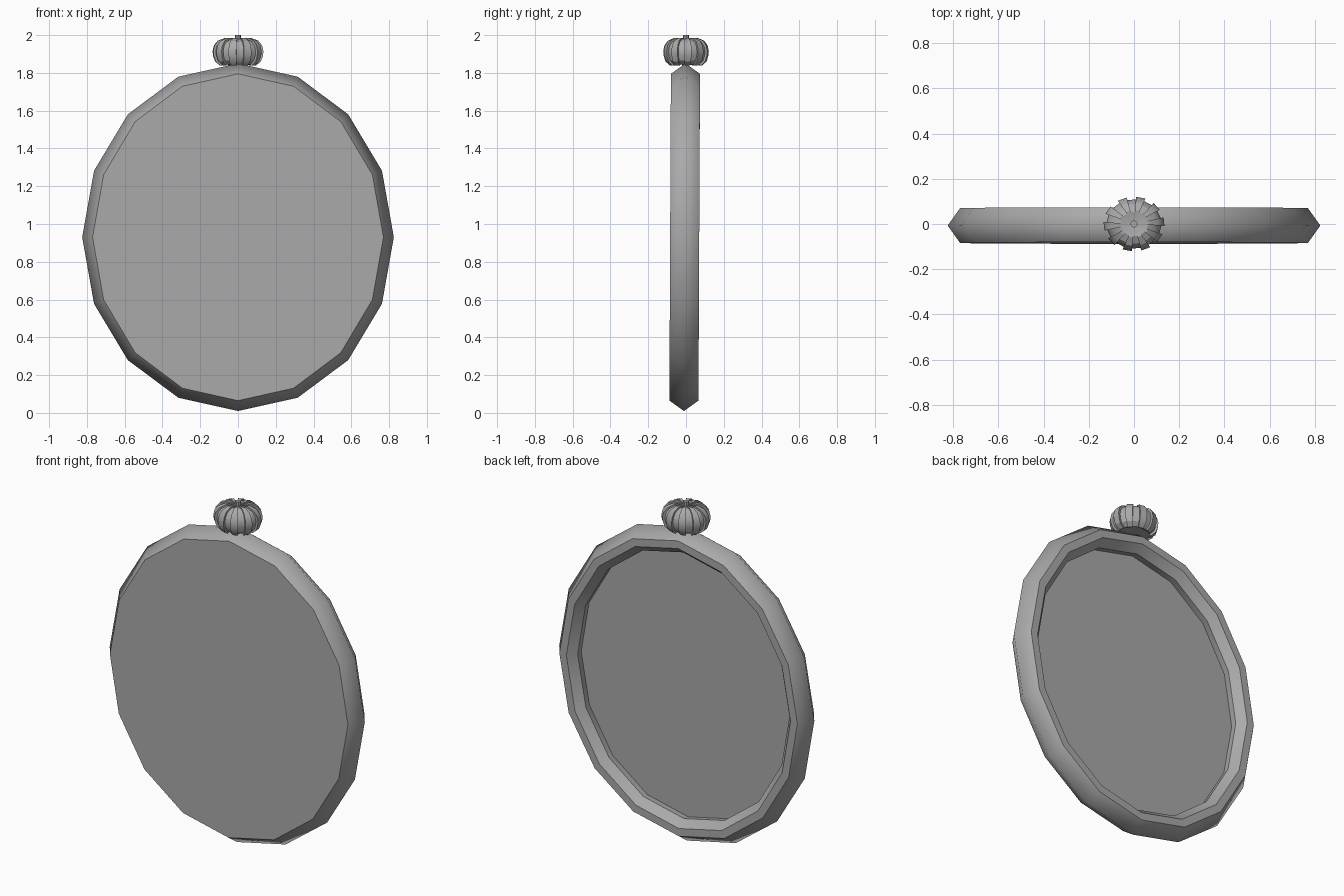
import bpy, bmesh
from math import sin, cos, tau, radians

cube = bpy.data.objects.get("Cube")
if cube:
    bpy.data.objects.remove(cube)

grey = bpy.data.materials.new("plain grey")
grey.use_nodes = True
colour = (0.4, 0.4, 0.4, 1)
grey.diffuse_color = colour
grey.node_tree.nodes["Principled BSDF"].inputs["Base Color"].default_value = colour


def loft(name, rings, soft_row=None, limit=radians(30)):
    """Skin a row of closed rings, cap both ends, and keep hard edges sharp."""
    bm = bmesh.new()
    rows = [[bm.verts.new(p) for p in ring] for ring in rings]
    n = len(rows[0])
    for a, b in zip(rows, rows[1:]):
        for i in range(n):
            j = (i + 1) % n
            bm.faces.new((a[i], a[j], b[j], b[i]))
    bm.faces.new(rows[0])
    bm.faces.new(rows[-1])
    bmesh.ops.recalc_face_normals(bm, faces=bm.faces)
    for f in bm.faces:
        f.smooth = True
    soft = set(rows[soft_row]) if soft_row is not None else set()
    for e in bm.edges:
        ridge = all(v in soft for v in e.verts)
        e.smooth = ridge or e.calc_face_angle(0) < limit
    mesh = bpy.data.meshes.new(name)
    bm.to_mesh(mesh)
    bm.free()
    mesh.materials.append(grey)
    obj = bpy.data.objects.new(name, mesh)
    bpy.context.collection.objects.link(obj)
    return obj


# Oval case: front plate, ridged rim and recessed back plate
WIDE, TALL, MID, SIDES = 0.825, 0.92, 0.93, 16


def oval(inset, y):
    ring = []
    for i in range(SIDES):
        a = tau * i / SIDES
        lean = 0.004 * sin(a) - 0.007
        ring.append(((WIDE - inset) * cos(a), y + lean, MID + (TALL - inset) * sin(a)))
    return ring


case_profile = [(0.055, -0.077), (0, 0), (0.055, 0.077), (0.1, 0.077),
                (0.14, 0.03), (0.135, -0.01)]
loft("case", [oval(*p) for p in case_profile], soft_row=1)

# Ribbed winding knob
RIBS, KNOB_Z = 10, 1.91
knob_profile = [(0.7, -0.072), (0.9, -0.05), (0.98, -0.02), (1, 0.005), (0.95, 0.035),
                (0.8, 0.06), (0.5, 0.076), (0.12, 0.068)]


def ribbed(r, h):
    ring = []
    for k in range(RIBS):
        mid = radians(5) + tau * k / RIBS
        for side, s in ((-1, 0.9), (-1, 1), (1, 1), (1, 0.9)):
            a = mid + side * radians(9)
            ring.append((0.135 * r * s * cos(a), 0.121 * r * s * sin(a), KNOB_Z + h * s))
    return ring


loft("winding_knob", [ribbed(*p) for p in knob_profile])

# Small pin on top of the knob
pin = [[(r * cos(tau * i / 8), r * sin(tau * i / 8), z) for i in range(8)]
       for r, z in ((0.016, 1.96), (0.016, 2.0))]
loft("knob_pin", pin)
